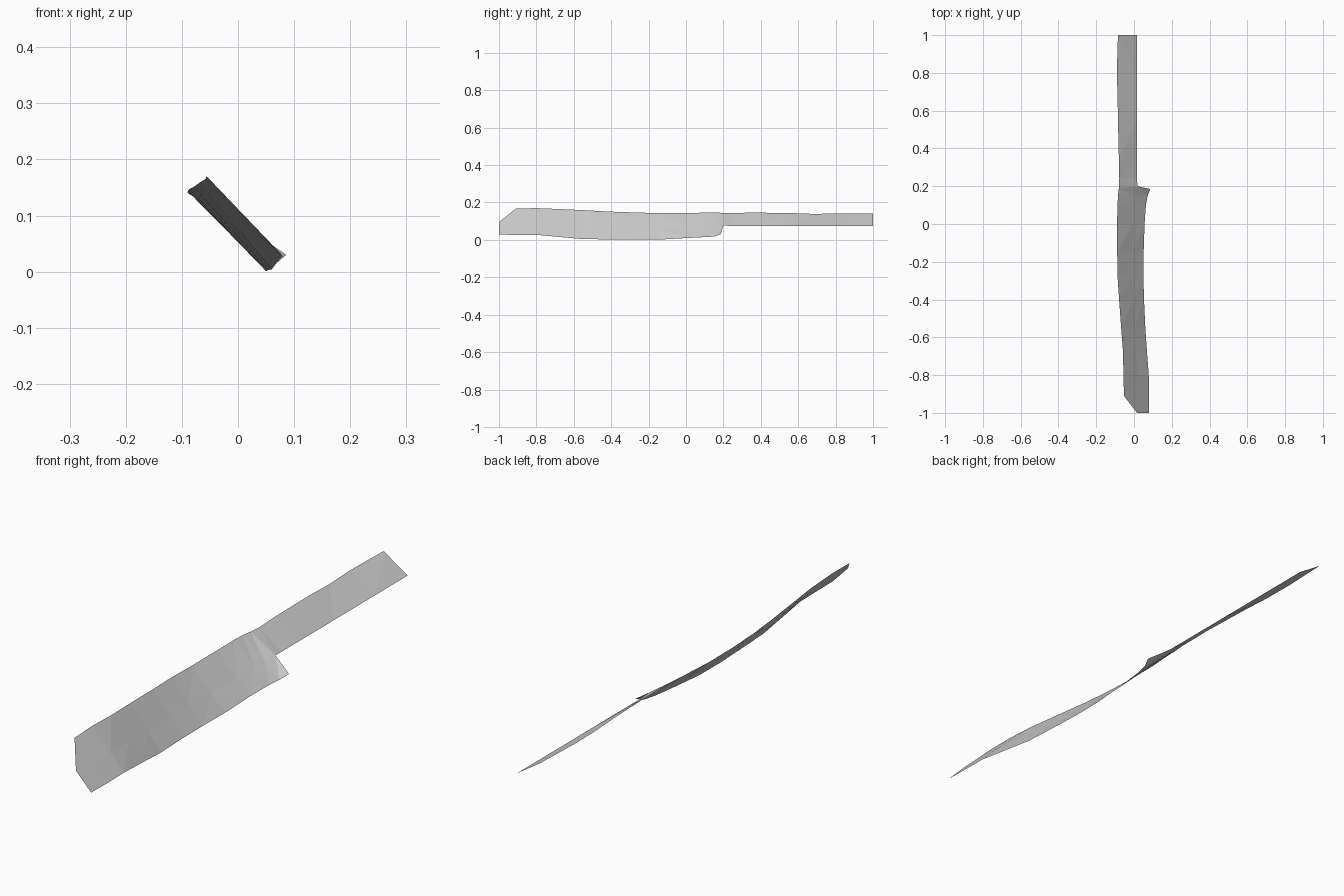
import bpy, bmesh
from mathutils import Vector

if "Cube" in bpy.data.objects:
    bpy.data.objects.remove(bpy.data.objects["Cube"])

# blade stations from tip to heel: y, spine x/z, cutting edge x/z
BLADE = [
    (-0.91, -0.053, 0.167, 0.080, 0.027),
    (-0.80, -0.056, 0.170, 0.078, 0.027),
    (-0.68, -0.058, 0.165, 0.069, 0.016),
    (-0.55, -0.068, 0.159, 0.060, 0.004),
    (-0.40, -0.079, 0.151, 0.053, 0.003),
    (-0.28, -0.087, 0.147, 0.050, 0.001),
    (-0.15, -0.089, 0.143, 0.051, 0.001),
    (0.00, -0.090, 0.143, 0.056, 0.010),
    (0.10, -0.087, 0.146, 0.063, 0.015),
    (0.15, -0.085, 0.146, 0.072, 0.018),
]
# handle stations: y, spine x/z (lower edge stays straight)
HANDLE = [(0.24, -0.078, 0.143), (0.34, -0.080, 0.146), (0.55, -0.085, 0.144),
          (0.68, -0.087, 0.139), (0.80, -0.091, 0.141), (1.0, -0.085, 0.142)]
HANDLE_LOW = (0.016, 0.075)

bm = bmesh.new()


def vert(x, y, z):
    return bm.verts.new((x, y, z))


def skin(a, b):
    """Join two rows of vertices with quads, facing up and right."""
    for i in range(min(len(a), len(b)) - 1):
        bm.faces.new((a[i], a[i + 1], b[i + 1], b[i]))


# blade rows: spine, centre line, cutting edge
rows = []
for y, ux, uz, lx, lz in BLADE:
    up, low = Vector((ux, y, uz)), Vector((lx, y, lz))
    mid = up.lerp(low, 0.58)
    rows.append([vert(*up), vert(*mid), vert(*low)])

# flared heel row
rows.append([vert(-0.080, 0.19, 0.145), vert(0.018, 0.20, 0.077), vert(0.086, 0.185, 0.030)])

# handle rows
for y, ux, uz in HANDLE:
    rows.append([vert(ux, y, uz), vert(HANDLE_LOW[0], y, HANDLE_LOW[1])])
for a, b in zip(rows, rows[1:]):
    skin(a, b)

# clipped blade tip
tip_mid, tip_low = vert(0.016, -1.0, 0.095), vert(0.080, -1.0, 0.028)
first = rows[0]
bm.faces.new((tip_mid, first[1], first[0]))
bm.faces.new((tip_mid, tip_low, first[2], first[1]))

# faceted surface
bmesh.ops.triangulate(bm, faces=bm.faces[:])
bmesh.ops.recalc_face_normals(bm, faces=bm.faces[:])
if sum(f.normal.z for f in bm.faces) < 0:
    bmesh.ops.reverse_faces(bm, faces=bm.faces[:])

mesh = bpy.data.meshes.new("blade_and_handle")
bm.to_mesh(mesh)
bm.free()
bpy.context.collection.objects.link(bpy.data.objects.new("blade_and_handle", mesh))
